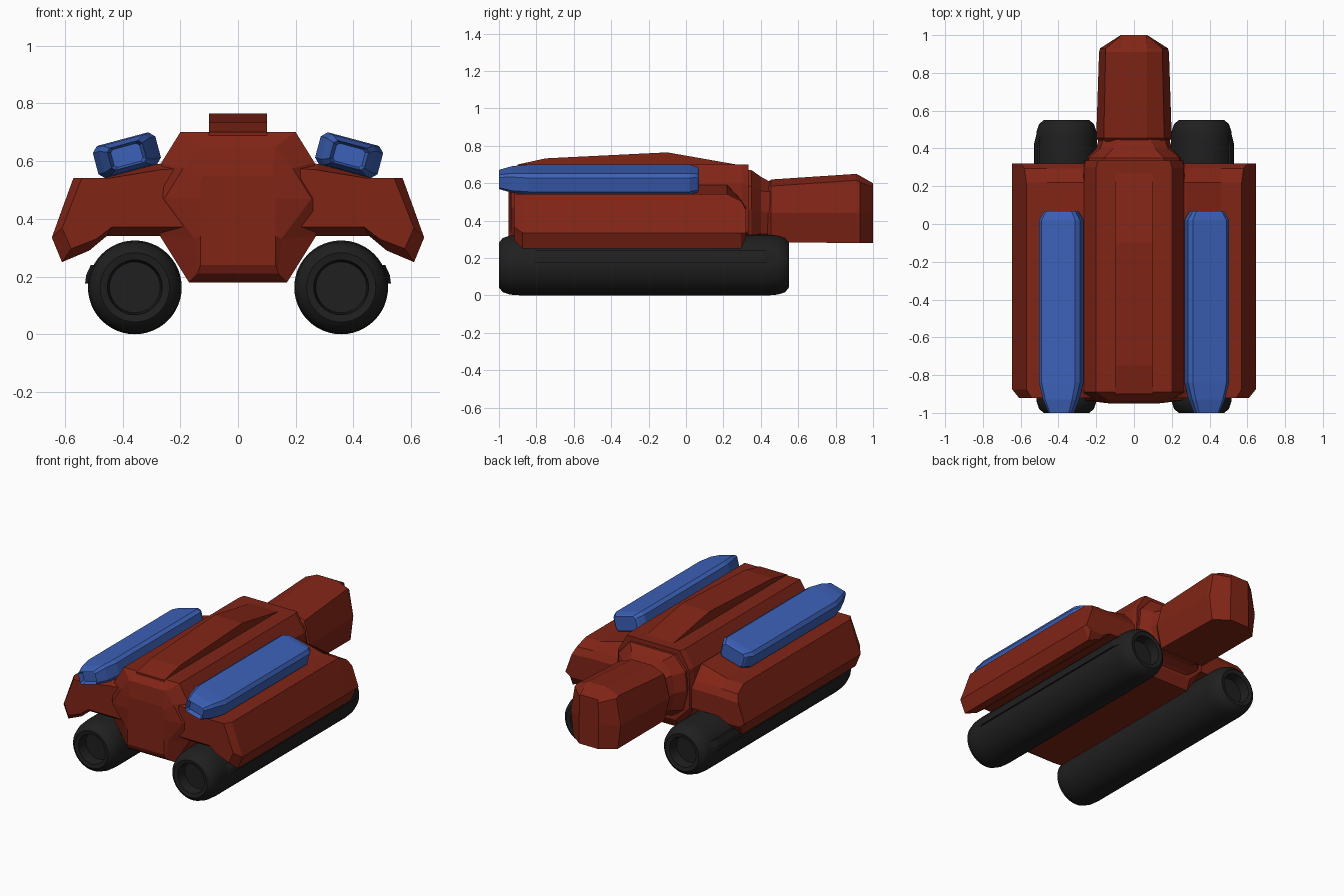
import bpy, bmesh, math
from mathutils import Matrix

if "Cube" in bpy.data.objects:
    bpy.data.objects.remove(bpy.data.objects["Cube"])


def material(name, rgb):
    m = bpy.data.materials.new(name)
    m.diffuse_color = (*rgb, 1)
    m.use_nodes = True
    m.node_tree.nodes["Principled BSDF"].inputs["Base Color"].default_value = m.diffuse_color
    return m


RED = material("red_paint", (0.22, 0.018, 0.008))
BLUE = material("blue_paint", (0.045, 0.12, 0.48))
BLACK = material("black_rubber", (0.014, 0.014, 0.014))


def loft(name, rings, mat, mirror=False):
    """Skin a list of (y, [(x, z), ...]) cross-sections and cap both ends."""
    bm = bmesh.new()
    loops = [[bm.verts.new((x, y, z)) for x, z in pts] for y, pts in rings]
    n = len(loops[0])
    for a, b in zip(loops, loops[1:]):
        for i in range(n):
            j = (i + 1) % n
            bm.faces.new((a[i], a[j], b[j], b[i]))
    bm.faces.new(loops[0])
    bm.faces.new(loops[-1])
    return finish(name, bm, mat, mirror)


def finish(name, bm, mat, mirror):
    bmesh.ops.remove_doubles(bm, verts=bm.verts, dist=1e-5)
    bmesh.ops.recalc_face_normals(bm, faces=bm.faces)
    me = bpy.data.meshes.new(name)
    bm.to_mesh(me)
    bm.free()
    me.materials.append(mat)
    ob = bpy.data.objects.new(name, me)
    bpy.context.collection.objects.link(ob)
    if mirror:
        mod = ob.modifiers.new("mirror", 'MIRROR')
        mod.use_mirror_merge = False
    return ob


def sym(half):
    """Complete a right-hand half section with its mirror image."""
    return half + [(-x, z) for x, z in reversed(half)]


# Central hull with faceted nose and chamfered rear
full = [(.20, .70), (.265, .595), (.27, .47), (.27, .34), (.17, .18)]
hull = [
    (-.95, [(.12, .55), (.13, .53), (.13, .47), (.13, .34), (.13, .24)]),
    (-.935, [(.13, .65), (.19, .575), (.255, .47), (.15, .33), (.14, .21)]),
    (-.89, full),
    (.30, full),
    (.335, [(.19, .70), (.255, .59), (.26, .47), (.26, .34), (.16, .24)]),
]
loft("hull", [(y, sym(p)) for y, p in hull], RED)

# Neck collar joining hull and tail
neck = [
    (.32, [(.16, .67), (.24, .59), (.25, .46), (.22, .32), (.13, .25)]),
    (.35, [(.16, .67), (.24, .58), (.25, .46), (.21, .32), (.13, .27)]),
    (.40, [(.11, .635), (.18, .56), (.20, .45), (.17, .33), (.12, .29)]),
    (.48, [(.07, .59), (.15, .55), (.18, .44), (.15, .33), (.12, .30)]),
]
loft("neck", [(y, sym(p)) for y, p in neck], RED)

# Rear boom with a wedge-shaped end
tail = [
    (.40, [(.05, .57), (.12, .53), (.16, .44), (.12, .31)]),
    (.455, [(.07, .62), (.16, .585), (.20, .44), (.165, .285)]),
    (.91, [(.07, .65), (.15, .615), (.185, .44), (.16, .28)]),
    (.93, [(.07, .64), (.15, .605), (.18, .44), (.16, .28)]),
    (1.0, [(.065, .60), (.067, .58), (.07, .44), (.07, .28)]),
]
loft("tail_boom", [(y, sym(p)) for y, p in tail], RED)

# Spine ridge on the roof
spine = [(-.90, .70), (-.75, .733), (-.10, .765), (.27, .70)]
loft("roof_ridge", [(y, [(-.10, .66), (.10, .66), (.10, z), (-.10, z)]) for y, z in spine], RED)

# Fenders over the rollers
fender = [(.18, .60), (.28, .59), (.46, .542), (.57, .542), (.645, .335),
          (.61, .25), (.515, .29), (.455, .34), (.18, .34)]
nose = [(.25 + (x - .25) * .91, .54 + (z - .54) * .84) for x, z in fender]
nose[0], nose[1] = (.18, .575), (.27, .57)
rear = [(x, min(z, .47 - .001 * i)) for i, (x, z) in enumerate(fender)]
rear[3] = (.60, .46)
loft("fender", [(-.92, nose), (-.875, fender), (.22, fender), (.295, [
    (x, min(z, .51)) if i != 3 else (.58, .505) for i, (x, z) in enumerate(fender)]),
    (.32, [(x, max(z, .31)) for x, z in rear])], RED, True)


# Tilted pods with recessed front lens
def pod_section(sx, sz):
    w, h, c = .112 * sx, .058 * sz, .02 * min(sx, sz)
    pts = [(w - c, h), (w, h - c), (w, c - h), (w - c, -h),
           (c - w, -h), (-w, c - h), (-w, h - c), (c - w, h)]
    a = math.radians(-15)
    return [(.385 + x * math.cos(a) - z * math.sin(a),
             .62 + x * math.sin(a) + z * math.cos(a)) for x, z in pts]


pod = [(-.97, .46, .55), (-1.0, .56, .68), (-.93, .80, .93), (-.84, 1, 1),
       (.02, 1, 1), (.06, .80, .88), (.07, .70, .78)]
loft("side_pod", [(y, pod_section(sx, sz)) for y, sx, sz in pod], BLUE, True)

# Long rubber rollers, turned from a half profile
profile = [(0, -.93), (.088, -.93), (.095, -.995), (.12, -1.0), (.145, -.98),
           (.158, -.94), (.1625, -.88), (.1625, .44), (.158, .49), (.145, .53),
           (.12, .55), (.095, .545), (.088, .48), (0, .48)]
bm = bmesh.new()
vs = [bm.verts.new((.3575 + r, y, .1625)) for r, y in profile]
es = [bm.edges.new(p) for p in zip(vs, vs[1:])]
bmesh.ops.spin(bm, geom=vs + es, cent=(.3575, 0, .1625), axis=(0, 1, 0),
               angle=math.tau, steps=48)
roller = finish("roller", bm, BLACK, True)
bpy.context.view_layer.objects.active = roller
roller.select_set(True)
bpy.ops.object.shade_smooth_by_angle(angle=math.radians(40))

# Thin side rails along the rollers
rail = [(.49, .175), (.53, .175), (.526, .205), (.51, .24), (.48, .24)]
slim = [(x - .02, z) for x, z in rail]
loft("roller_rail", [(-.88, slim), (-.80, rail), (.42, rail), (.50, slim)], BLACK, True)
